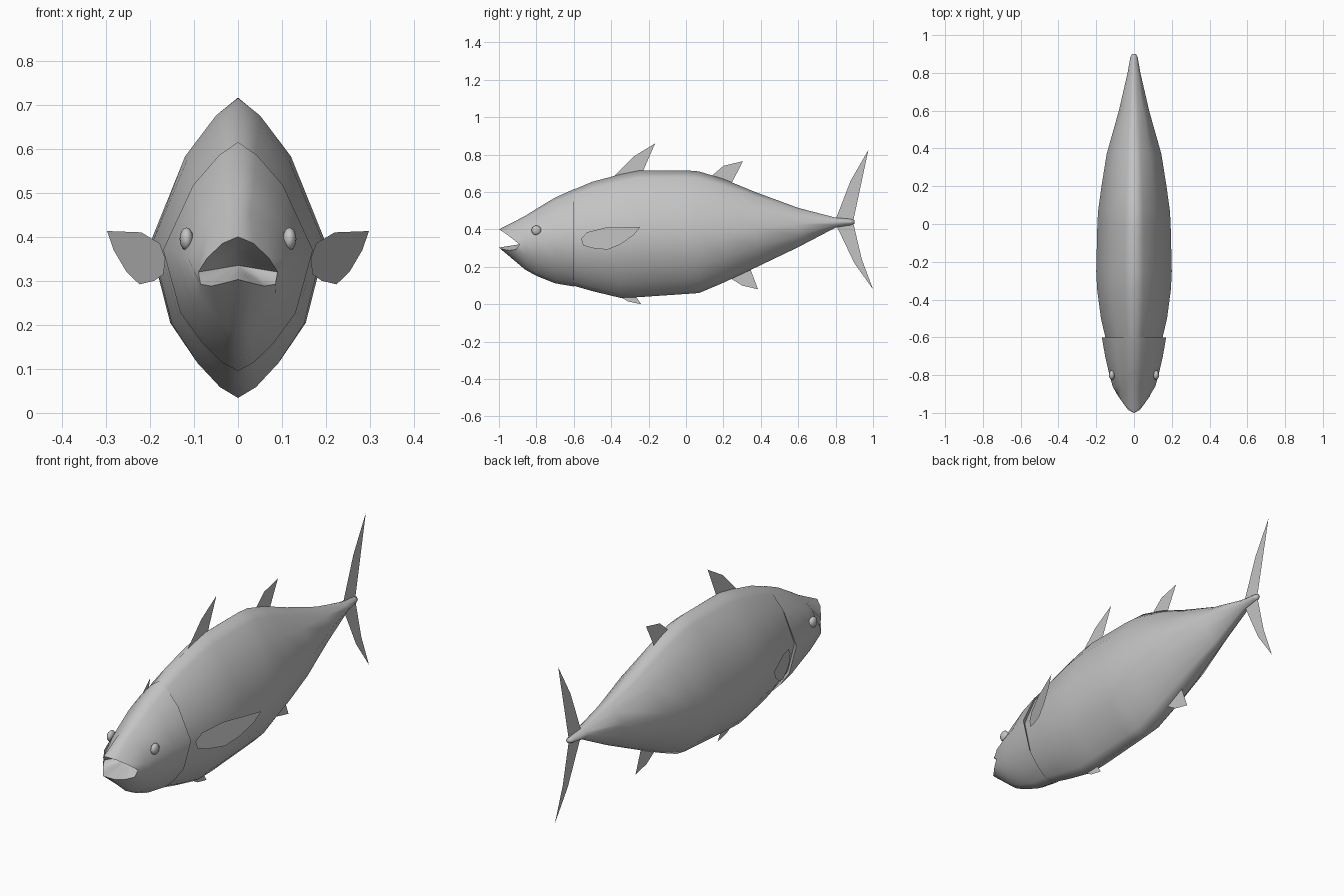
import bpy
import bmesh
import math
from mathutils import Vector

cube = bpy.data.objects.get("Cube")
if cube:
    bpy.data.objects.remove(cube, do_unlink=True)

GREY = (0.55, 0.55, 0.55, 1)
grey = bpy.data.materials.new("fish grey")
grey.use_nodes = True
grey.diffuse_color = GREY
grey.node_tree.nodes["Principled BSDF"].inputs["Base Color"].default_value = GREY


def finish(name, bm, smooth=None):
    """Turn a bmesh into a named object, optionally smooth shaded."""
    mesh = bpy.data.meshes.new(name)
    bm.to_mesh(mesh)
    bm.free()
    mesh.materials.append(grey)
    obj = bpy.data.objects.new(name, mesh)
    bpy.context.collection.objects.link(obj)
    if smooth:
        bpy.ops.object.select_all(action='DESELECT')
        obj.select_set(True)
        bpy.context.view_layer.objects.active = obj
        bpy.ops.object.shade_smooth_by_angle(angle=math.radians(smooth))
    return obj


def mirrored(half):
    """Close a half outline (top to bottom, +x) into a full ring."""
    return half + [Vector((-p.x, p.y, p.z)) for p in half[-2:0:-1]]


# Half cross-section: share of half width, share of height above or below the middle
SECTION = [(0, 1), (.25, .88), (.6, .6), (1, 0),
           (.77, -.52), (.47, -.775), (.21, -.93), (0, -1)]


def section(y, top, mid, bottom, width):
    return mirrored([Vector((width * u, y, mid + v * (top - mid if v > 0 else mid - bottom)))
                     for u, v in SECTION])


# Mouth: open lips and a cavity behind them
lips = mirrored([Vector(p) for p in (
    (0, -1, .4), (.035, -.975, .385), (.07, -.93, .352), (.09, -.89, .32),
    (.085, -.91, .292), (.06, -.945, .288), (.03, -.985, .295), (0, -1, .303))])
throat = Vector((0, -.8, .335))
cavity = [p.lerp(throat, .45) for p in lips]

# Stations from snout to tail: y, top, middle, bottom, half width
HEAD = [(-.86, .472, .35, .185, .113), (-.8, .51, .36, .152, .13),
        (-.7, .57, .37, .112, .153), (-.6, .615, .37, .095, .17)]
BODY = [(-.615, .607, .37, .103, .148), (-.5, .655, .375, .07, .175),
        (-.35, .695, .385, .034, .195), (-.25, .715, .385, .038, .2),
        (0, .716, .385, .055, .194), (.07, .71, .385, .06, .19),
        (.2, .67, .39, .115, .172), (.37, .6, .41, .195, .145),
        (.6, .515, .43, .305, .08), (.8, .463, .44, .41, .034),
        (.88, .456, .44, .423, .02), (.9, .45, .44, .43, .01)]

# Body: one loft whose step after the head forms the gill cover
bm = bmesh.new()
rings = [[bm.verts.new(p) for p in ring]
         for ring in [cavity, lips] + [section(*s) for s in HEAD + BODY]]
for a, b in zip(rings, rings[1:]):
    for i in range(len(a)):
        j = (i + 1) % len(a)
        bm.faces.new((a[i], a[j], b[j], b[i]))
back = bm.verts.new(throat)
for i in range(len(rings[0])):
    bm.faces.new((back, rings[0][i], rings[0][i - 1]))
bm.faces.new(rings[-1])
bmesh.ops.recalc_face_normals(bm, faces=bm.faces)
finish("body", bm, 85)

# Eyes: low bumps on the sides of the head
for side, word in ((1, "left"), (-1, "right")):
    bm = bmesh.new()
    bmesh.ops.create_uvsphere(bm, u_segments=12, v_segments=8, radius=.026)
    bmesh.ops.scale(bm, vec=(.6, 1, 1), verts=bm.verts)
    bmesh.ops.translate(bm, vec=(side * .117, -.8, .395), verts=bm.verts)
    finish(word + "_eye", bm, 60)


def fin(name, outline, x_at=lambda y: 0):
    """Flat sheet from a (y, z) outline."""
    bm = bmesh.new()
    bm.faces.new([bm.verts.new((x_at(y), y, z)) for y, z in outline])
    bmesh.ops.triangulate(bm, faces=bm.faces)
    finish(name, bm)


# Fins along the middle
fin("front_dorsal_fin", [(-.39, .67), (-.38, .69), (-.28, .79), (-.165, .86),
                         (-.205, .78), (-.235, .7)])
fin("rear_dorsal_fin", [(.13, .68), (.2, .74), (.305, .765), (.265, .72), (.24, .64)])
fin("anal_fin", [(.22, .15), (.3, .1), (.385, .08), (.36, .13), (.34, .2)])
fin("pelvic_fin", [(-.36, .045), (-.31, .015), (-.24, 0), (-.28, .025), (-.27, .045)])
fin("tail_fin_upper", [(.795, .44), (.88, .66), (.975, .825), (.925, .62), (.893, .44)])
fin("tail_fin_lower", [(.795, .44), (.893, .44), (.94, .24), (1, .08), (.9, .22)])

# Pectoral fins, swept back and outward
PECTORAL = [(-.56, .35), (-.53, .385), (-.43, .41), (-.245, .413), (-.28, .37),
            (-.35, .32), (-.42, .292), (-.5, .3), (-.55, .315)]
for side, word in ((1, "left"), (-1, "right")):
    fin(word + "_pectoral_fin", PECTORAL,
        lambda y, s=side: s * (.165 + (y + .56) * .42))
